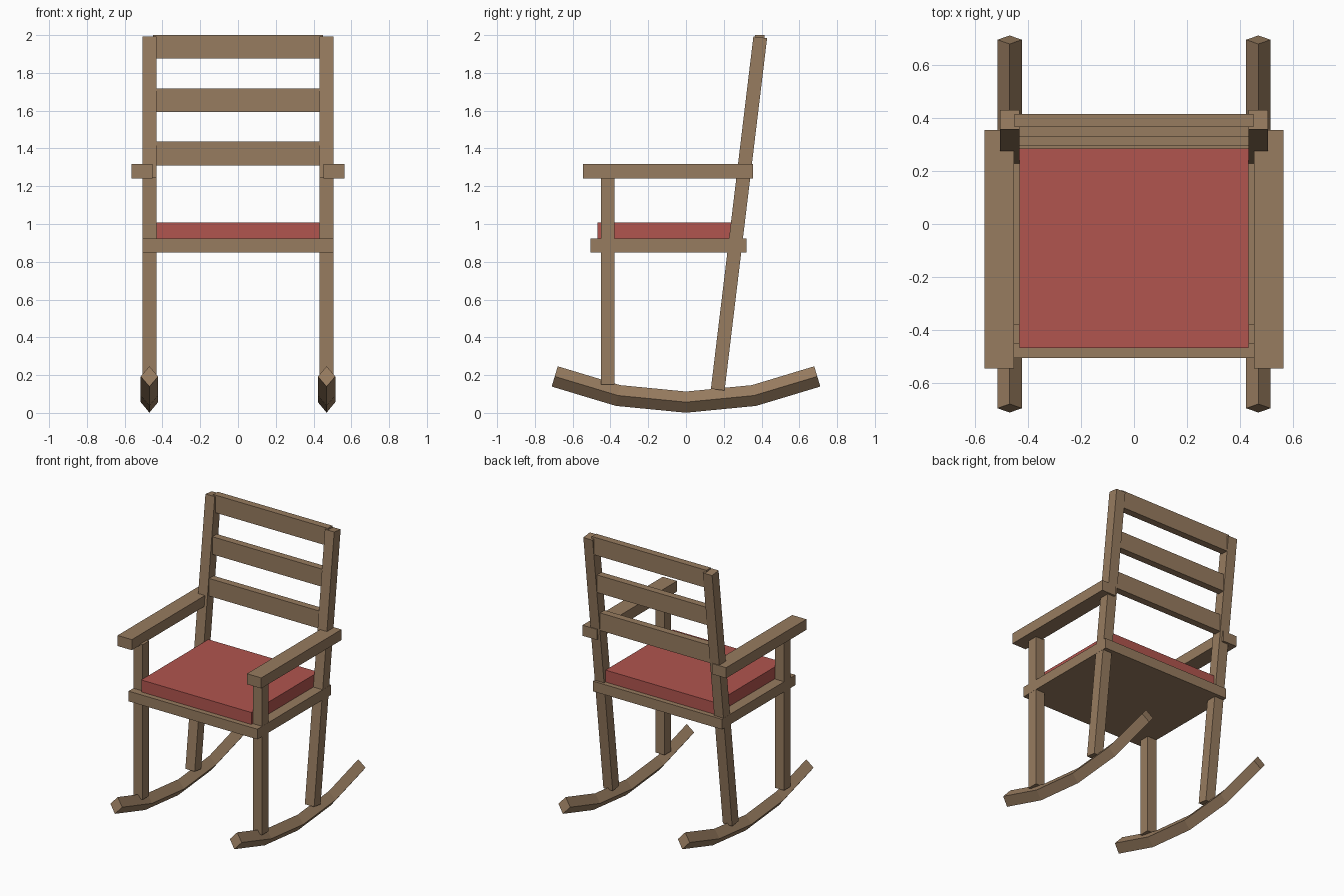
import bpy
import bmesh
import math
from mathutils import Vector

cube = bpy.data.objects.get("Cube")
if cube:
    bpy.data.objects.remove(cube, do_unlink=True)


def make_material(name, colour):
    mat = bpy.data.materials.new(name)
    mat.use_nodes = True
    mat.diffuse_color = colour
    mat.node_tree.nodes["Principled BSDF"].inputs["Base Color"].default_value = colour
    return mat


wood = make_material("brown wood", (0.31, 0.20, 0.115, 1))
fabric = make_material("red fabric", (0.44, 0.09, 0.077, 1))


def add_object(name, bm, mat):
    bmesh.ops.recalc_face_normals(bm, faces=bm.faces)
    mesh = bpy.data.meshes.new(name)
    bm.to_mesh(mesh)
    bm.free()
    mesh.materials.append(mat)
    obj = bpy.data.objects.new(name, mesh)
    bpy.context.collection.objects.link(obj)
    return obj


def box(name, x, y, z, mat=wood):
    """Box from its (low, high) range on each axis."""
    bm = bmesh.new()
    bmesh.ops.create_cube(bm, size=1)
    ranges = (x, y, z)
    bmesh.ops.scale(bm, vec=[hi - lo for lo, hi in ranges], verts=bm.verts)
    bmesh.ops.translate(bm, vec=[(hi + lo) / 2 for lo, hi in ranges], verts=bm.verts)
    return add_object(name, bm, mat)


def beam(name, x, bottom, top, width):
    """Square post running between two (y, z) points."""
    a, b = Vector((x, *bottom)), Vector((x, *top))
    obj = box(name, (-width / 2, width / 2), (-width / 2, width / 2),
              (-(b - a).length / 2, (b - a).length / 2))
    obj.location = (a + b) / 2
    obj.rotation_euler.x = -math.atan2(b.y - a.y, b.z - a.z)
    return obj


def rocker(name, x, path, half_width, half_height):
    """Diamond section swept along a (y, z) path."""
    bm = bmesh.new()
    points = [Vector((x, y, z)) for y, z in path]
    side = Vector((half_width, 0, 0))
    rings = []
    for i, p in enumerate(points):
        before = (p - points[i - 1]).normalized() if i else Vector()
        after = (points[i + 1] - p).normalized() if i + 1 < len(points) else Vector()
        along = (before + after).normalized()
        up = Vector((0, -along.z, along.y)) * half_height
        rings.append([bm.verts.new(p + o) for o in (up, side, -up, -side)])
    for r, s in zip(rings, rings[1:]):
        for k in range(4):
            n = (k + 1) % 4
            bm.faces.new((r[k], r[n], s[n], s[k]))
    bm.faces.new(rings[0])
    bm.faces.new(rings[-1])
    return add_object(name, bm, wood)


# Seat and cushion
box("seat", (-0.506, 0.506), (-0.505, 0.32), (0.85, 0.922))
box("cushion", (-0.432, 0.432), (-0.468, 0.285), (0.92, 1.007), fabric)

# Rockers, legs and armrests on both sides
half_path = [(0.36, 0.092), (0.695, 0.193)]
rocker_path = [(-y, z) for y, z in reversed(half_path)] + [(0, 0.057)] + half_path
for side, s in (("left", 1), ("right", -1)):
    x = s * 0.469
    rocker(side + "_rocker", x, rocker_path, 0.046, 0.056)
    box(side + "_front_leg", (x - 0.0365, x + 0.0365), (-0.451, -0.378), (0.15, 1.25))
    beam(side + "_back_post", x, (0.168, 0.123), (0.393, 1.988), 0.073)
    a = s * 0.508
    box(side + "_armrest", (a - 0.056, a + 0.056), (-0.545, 0.355), (1.242, 1.317))

# Back slats, stepping back as they rise
for name, y, z in (("lower_slat", 0.32, 1.373), ("middle_slat", 0.355, 1.656),
                   ("top_slat", 0.39, 1.938)):
    box(name, (-0.45, 0.45), (y - 0.025, y + 0.025), (z - 0.0625, z + 0.0625))
